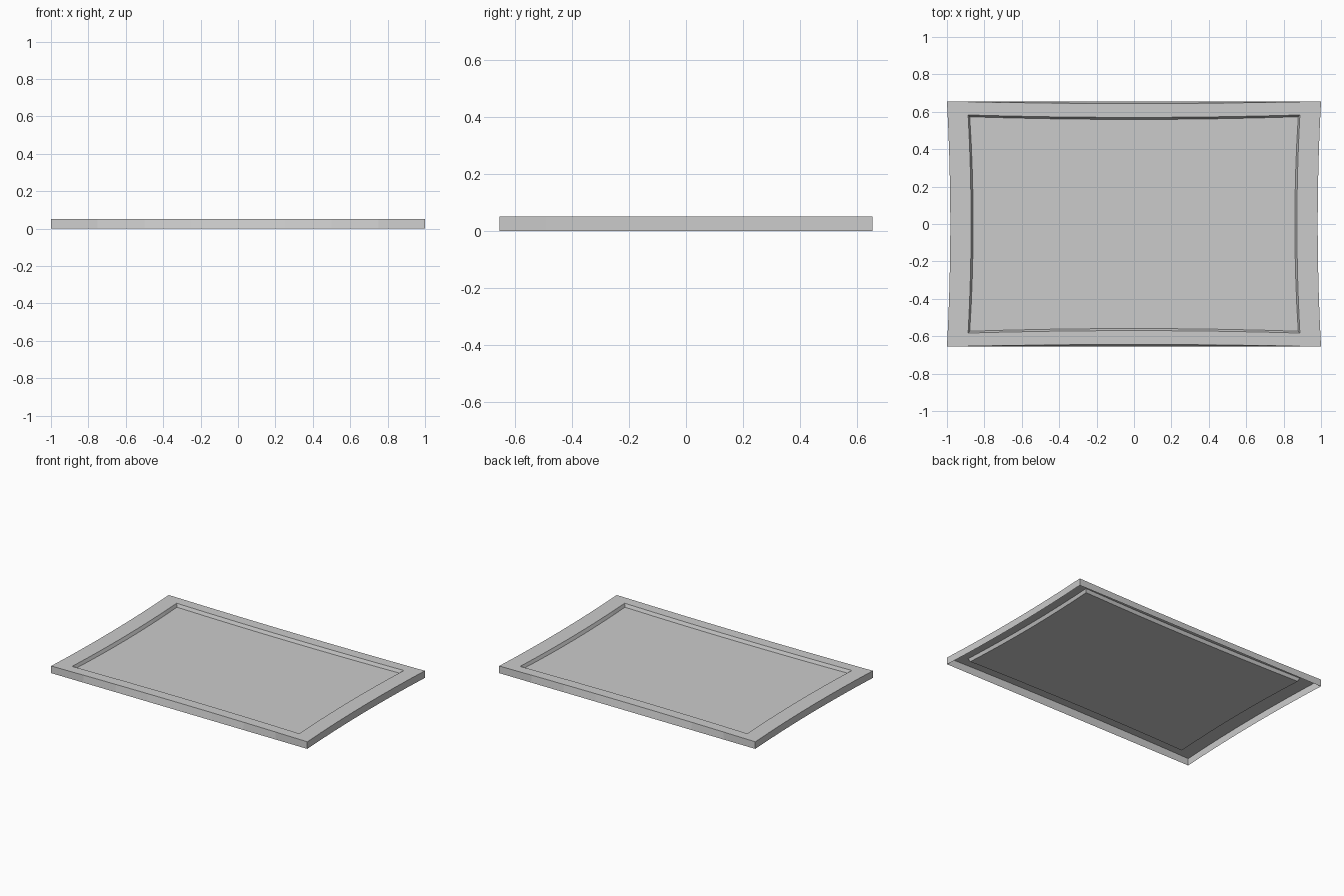
import bpy, bmesh

if "Cube" in bpy.data.objects:
    bpy.data.objects.remove(bpy.data.objects["Cube"])

SEGS = 8  # segments along each bowed edge


def ring(bm, hx, hy, z, bow_x, bow_y):
    """Closed rectangular loop whose sides bow inward towards their middles."""
    ts = [-1 + 2 * i / SEGS for i in range(SEGS)]
    front = [(hx * t, -hy + bow_y * (1 - t * t)) for t in ts]
    right = [(hx - bow_x * (1 - t * t), hy * t) for t in ts]
    half = front + right
    pts = half + [(-x, -y) for x, y in half]
    return [bm.verts.new((x, y, z)) for x, y in pts]


bm = bmesh.new()

# outer skirt, flat rim, sloping step into the recess
rings = [ring(bm, *r) for r in (
    (1.0, 0.656, 0.0, 0.018, 0.0),
    (1.0, 0.656, 0.05, 0.018, 0.012),
    (0.887, 0.583, 0.05, 0.016, 0.013),
    (0.878, 0.573, 0.028, 0.018, 0.014),
)]
for a, b in zip(rings, rings[1:]):
    n = len(a)
    for i in range(n):
        j = (i + 1) % n
        bm.faces.new((a[i], a[j], b[j], b[i]))

# recessed panel; the underside stays open
bm.faces.new(rings[-1])

mesh = bpy.data.meshes.new("tray_panel")
bm.to_mesh(mesh)
bm.free()
tray = bpy.data.objects.new("tray_panel", mesh)
bpy.context.collection.objects.link(tray)
